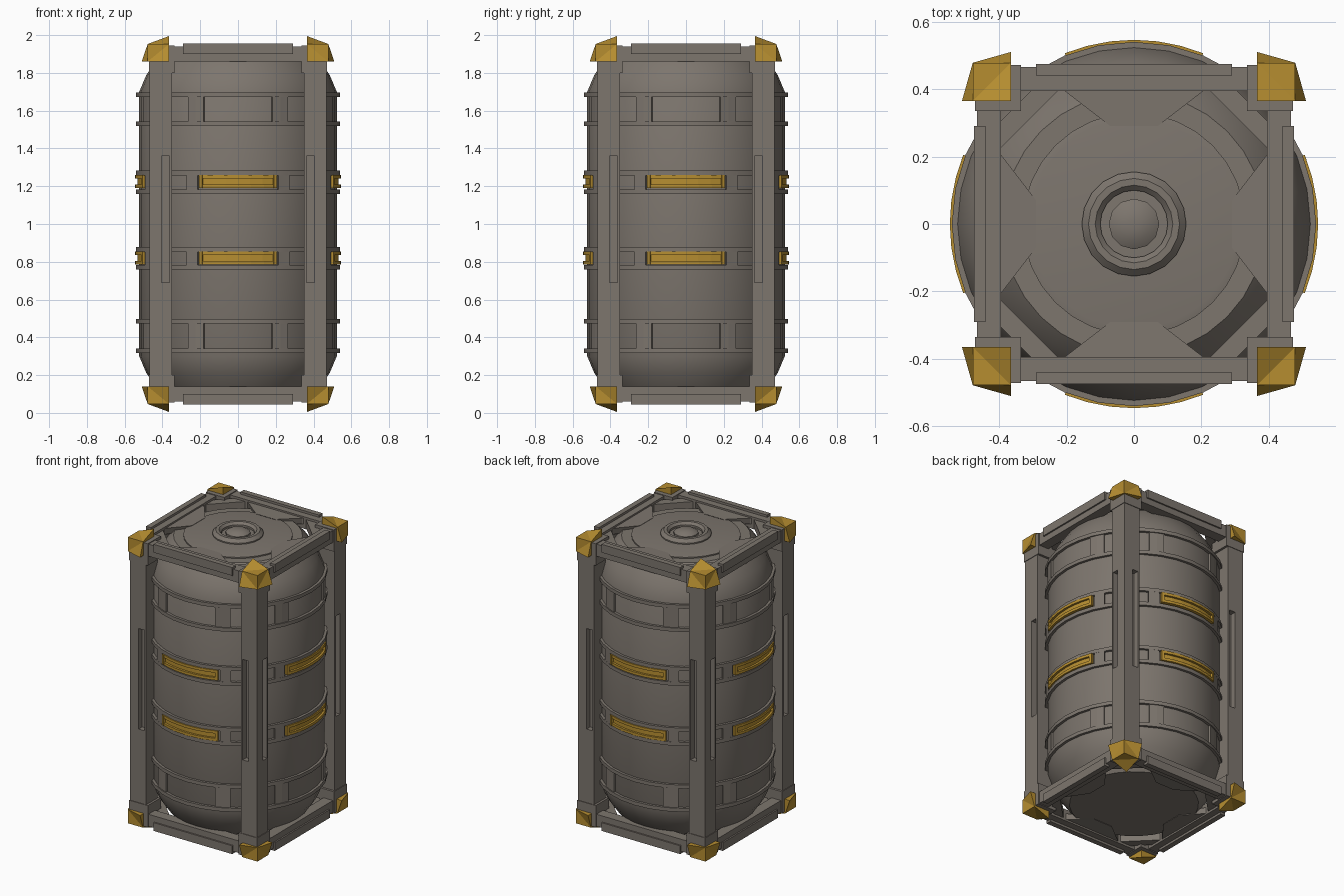
import bpy, bmesh, math
from mathutils import Matrix, Vector

if "Cube" in bpy.data.objects:
    bpy.data.objects.remove(bpy.data.objects["Cube"])


def material(name, col):
    m = bpy.data.materials.new(name)
    m.diffuse_color = (*col, 1)
    m.use_nodes = True
    m.node_tree.nodes["Principled BSDF"].inputs["Base Color"].default_value = m.diffuse_color
    return m


GREY = material("warm grey metal", (0.205, 0.180, 0.155))
GOLD = material("gold trim", (0.47, 0.27, 0.03))


def finish(name, bm, mat, smooth=False):
    bmesh.ops.recalc_face_normals(bm, faces=bm.faces[:])
    me = bpy.data.meshes.new(name)
    bm.to_mesh(me)
    bm.free()
    ob = bpy.data.objects.new(name, me)
    bpy.context.collection.objects.link(ob)
    me.materials.append(mat)
    if smooth:
        bpy.ops.object.select_all(action='DESELECT')
        ob.select_set(True)
        bpy.context.view_layer.objects.active = ob
        bpy.ops.object.shade_smooth_by_angle(angle=math.radians(35))
    return ob


def lathe(name, profile, mat=GREY, segs=32, closed=False):
    """Spin an (r, z) profile round z; capped or ring shaped."""
    bm = bmesh.new()
    rings = [[bm.verts.new((r * math.cos(2 * math.pi * i / segs),
                            r * math.sin(2 * math.pi * i / segs), z))
              for i in range(segs)] for r, z in profile]
    pairs = list(zip(rings, rings[1:]))
    if closed:
        pairs.append((rings[-1], rings[0]))
    for a, b in pairs:
        for i in range(segs):
            j = (i + 1) % segs
            bm.faces.new((a[i], a[j], b[j], b[i]))
    if not closed:
        bm.faces.new(rings[0])
        bm.faces.new(rings[-1])
    return finish(name, bm, mat, True)


def add_box(bm, x, y, z):
    c = Vector(((x[0] + x[1]) / 2, (y[0] + y[1]) / 2, (z[0] + z[1]) / 2))
    s = (abs(x[1] - x[0]), abs(y[1] - y[0]), abs(z[1] - z[0]))
    bmesh.ops.create_cube(bm, size=1, matrix=Matrix.Translation(c) @ Matrix.Diagonal((*s, 1)))


def add_prism(bm, pts, z0, z1):
    lo = [bm.verts.new((x, y, z0)) for x, y in pts]
    hi = [bm.verts.new((x, y, z1)) for x, y in pts]
    bm.faces.new(lo)
    bm.faces.new(hi)
    for i in range(len(pts)):
        j = (i + 1) % len(pts)
        bm.faces.new((lo[i], lo[j], hi[j], hi[i]))


def add_arc(bm, r0, r1, z0, z1, mid, half, n=6):
    """Curved bar hugging the tank; angles in degrees."""
    ang = [math.radians(mid - half + 2 * half * i / n) for i in range(n + 1)]
    pts = [(r1 * math.cos(a), r1 * math.sin(a)) for a in ang]
    pts += [(r0 * math.cos(a), r0 * math.sin(a)) for a in reversed(ang)]
    add_prism(bm, pts, z0, z1)


SIDES = (("right", 0), ("back", 90), ("left", 180), ("front", 270))

# tank body with rounded shoulders
lathe("tank_body", [(0.39, 0.08), (0.43, 0.13), (0.485, 0.21), (0.523, 0.30),
                    (0.523, 1.70), (0.485, 1.79), (0.43, 1.87), (0.39, 1.91)])
# lid step, filler cap collar and knob
lathe("tank_lid", [(0.33, 1.90), (0.33, 1.918), (0.31, 1.922)])
lathe("cap_collar", [(0.10, 1.91), (0.155, 1.91), (0.155, 1.93), (0.135, 1.95),
                     (0.115, 1.95), (0.10, 1.935)], segs=20, closed=True)
lathe("cap_knob", [(0.075, 1.91), (0.075, 1.935), (0.05, 1.95), (0.015, 1.955)], segs=12)

# hoops round the tank
for k, z in enumerate((0.33, 0.485, 0.77, 0.865, 1.17, 1.27, 1.53, 1.685)):
    h = 0.012
    lathe(f"hoop_{k}", [(0.51, z - h), (0.54, z - h), (0.54, z + h), (0.51, z + h)], closed=True)

for side, a in SIDES:
    # grey light housings and small blocks between the outer hoops
    bm = bmesh.new()
    for z in (0.82, 1.225):
        for s in (-1, 1):
            add_arc(bm, 0.51, 0.538, z - 0.05, z + 0.05, a + s * 27, 3.5, 1)
    for z in (0.407, 1.607):
        for s in (-1, 1):
            add_arc(bm, 0.51, 0.532, z - 0.07, z + 0.07, a + s * 25, 5, 2)
    finish(f"hoop_blocks_{side}", bm, GREY)
    # gold strips: raised border with a recessed middle
    bm = bmesh.new()
    for z in (0.82, 1.225):
        add_arc(bm, 0.51, 0.532, z - 0.03, z + 0.03, a, 21)
        for s in (-1, 1):
            add_arc(bm, 0.51, 0.546, z + s * 0.025 - 0.009, z + s * 0.025 + 0.009, a, 22)
            add_arc(bm, 0.51, 0.546, z - 0.034, z + 0.034, a + s * 21.2, 0.9, 1)
    finish(f"gold_strips_{side}", bm, GOLD)

# corner posts with a long slot on each outer face
for sx, sy in ((1, 1), (-1, 1), (-1, -1), (1, -1)):
    tag = ("right" if sx > 0 else "left") + ("_back" if sy > 0 else "_front")
    bm = bmesh.new()
    O, I = 0.468, 0.35
    for z in ((0.06, 0.69), (1.36, 1.94)):
        add_box(bm, (I, O), (I, O), z)
    slot = (0.69, 1.36)
    add_box(bm, (0.405, O), (0.405, O), slot)
    add_box(bm, (I, 0.43), (I, 0.43), slot)
    add_box(bm, (I, I + 0.012), (I, O), slot)
    add_box(bm, (I, O), (I, I + 0.012), slot)
    # wider blocks at both ends of the post
    for z in ((0.055, 0.20), (1.80, 1.945)):
        add_box(bm, (0.335, 0.472), (0.335, 0.472), z)
    bmesh.ops.scale(bm, vec=(sx, sy, 1), verts=bm.verts[:])
    finish(f"corner_post_{tag}", bm, GREY)

    # gold corner guards with three spikes each
    for end, sz in (("top", 1), ("bottom", -1)):
        bm = bmesh.new()
        a, b, t = 0.365, 0.478, 0.51
        zi, zo, zt = 0.86, 0.953, 0.995
        add_box(bm, (a, b), (a, b), (zi, zo))
        for base, tip in (
            (((a, a, zo), (b, a, zo), (a, b, zo)), (a, a, zt)),
            (((b, a, zi), (b, b, zi), (b, a, zo)), (t, a, zi)),
            (((a, b, zi), (b, b, zi), (a, b, zo)), (a, t, zi)),
        ):
            v = [bm.verts.new(p) for p in (*base, tip)]
            for f in ((0, 1, 2), (0, 1, 3), (1, 2, 3), (2, 0, 3)):
                bm.faces.new([v[i] for i in f])
        bmesh.ops.scale(bm, vec=(sx, sy, sz), verts=bm.verts[:])
        bmesh.ops.translate(bm, vec=(0, 0, 1), verts=bm.verts[:])
        # keep the corner guards flat shaded
        finish(f"corner_guard_{tag}_{end}", bm, GOLD)

# end frames: rails, inward arch plates and diagonal corner braces
for end, sz in (("top", 1), ("bottom", -1)):
    for side, a in SIDES:
        bm = bmesh.new()
        add_box(bm, (0.395, 0.465), (-0.36, 0.36), (0.86, 0.94))
        add_box(bm, (0.44, 0.475), (-0.29, 0.29), (0.90, 0.955))
        add_prism(bm, [(0.46, -0.29), (0.46, 0.29), (0.39, 0.20), (0.31, 0.07),
                       (0.31, -0.07), (0.39, -0.20)], 0.89, 0.93)
        # inner lip of the arch slopes down to the lid
        lip = [v for v in bm.verts if v.co.x < 0.33 and v.co.z > 0.92]
        for v in lip:
            v.co.z -= 0.005
            v.co.x -= 0.02
        # brace across the corner
        add_prism(bm, [(0.42, 0.20), (0.42, 0.28), (0.28, 0.42), (0.20, 0.42)], 0.87, 0.925)
        bmesh.ops.scale(bm, vec=(1, 1, sz), verts=bm.verts[:])
        bmesh.ops.transform(bm, verts=bm.verts[:], matrix=Matrix.Translation((0, 0, 1)) @
                            Matrix.Rotation(math.radians(a), 4, 'Z'))
        finish(f"{end}_rail_{side}", bm, GREY)
